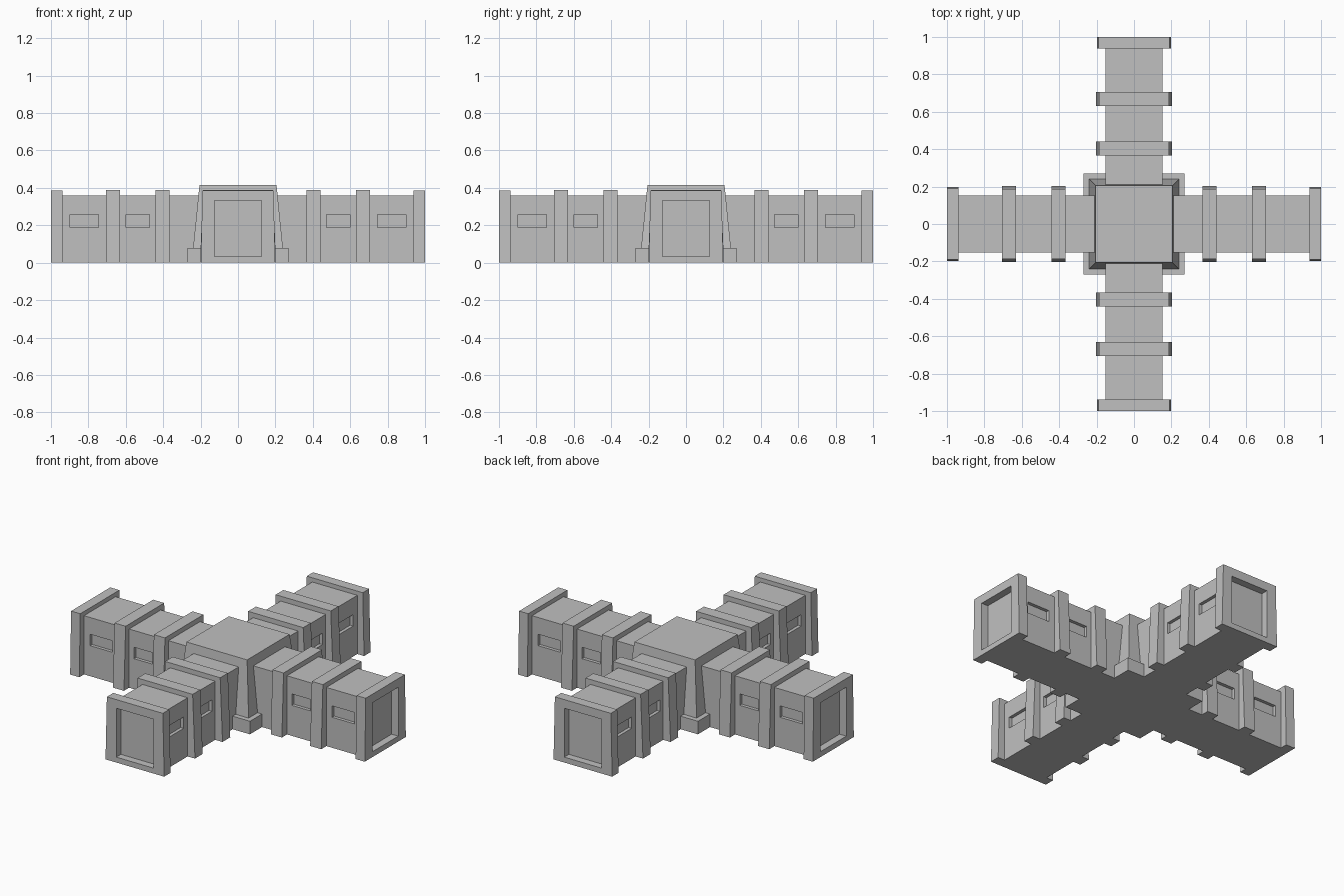
import bpy
import bmesh
from math import pi
from mathutils import Matrix, Vector

if "Cube" in bpy.data.objects:
    bpy.data.objects.remove(bpy.data.objects["Cube"], do_unlink=True)

grey = bpy.data.materials.new("plain grey")
grey.use_nodes = True
grey.diffuse_color = (0.53, 0.53, 0.53, 1)
grey.node_tree.nodes["Principled BSDF"].inputs["Base Color"].default_value = grey.diffuse_color


def block(x0, x1, half_width, height, z0=0.0, top_half=None):
    """Box along x; its sides may lean in to top_half."""
    bm = bmesh.new()
    bmesh.ops.create_cube(bm, size=1)
    for v in bm.verts:
        top = v.co.z > 0
        w = top_half if top and top_half is not None else half_width
        v.co = Vector((x1 if v.co.x > 0 else x0,
                       w if v.co.y > 0 else -w,
                       height if top else z0))
    return bm


def recess(bm, normal, lo, hi, depth):
    """Sink a rectangle (limits lo to hi) into the faces that point along normal."""
    normal = Vector(normal)

    def facing():
        bm.normal_update()
        return [f for f in bm.faces if f.normal.dot(normal) > 0.9]

    for axis in range(3):
        if abs(normal[axis]) > 0.5:
            continue
        for limit in (lo[axis], hi[axis]):
            faces = facing()
            geom = set(faces)
            for f in faces:
                geom.update(f.edges)
                geom.update(f.verts)
            point, cut = Vector(), Vector()
            point[axis], cut[axis] = limit, 1
            bmesh.ops.bisect_plane(bm, geom=list(geom), plane_co=point, plane_no=cut)
    inside = [f for f in facing()
              if all(lo[i] < f.calc_center_median()[i] < hi[i] for i in range(3))]
    made = bmesh.ops.extrude_face_region(bm, geom=inside)["geom"]
    moved = [g for g in made if isinstance(g, bmesh.types.BMVert)]
    bmesh.ops.translate(bm, verts=moved, vec=-normal * depth)
    bmesh.ops.delete(bm, geom=[f for f in inside if f.is_valid], context='FACES_ONLY')


def finish(bm, name, turn=0.0):
    bmesh.ops.rotate(bm, verts=bm.verts, matrix=Matrix.Rotation(turn, 3, 'Z'))
    bmesh.ops.recalc_face_normals(bm, faces=bm.faces)
    mesh = bpy.data.meshes.new(name)
    bm.to_mesh(mesh)
    bm.free()
    mesh.materials.append(grey)
    bpy.context.collection.objects.link(bpy.data.objects.new(name, mesh))


# Central hub: square plinth, leaning walls, slim roof
finish(block(-0.27, 0.27, 0.27, 0.08), "hub_plinth")
hub = block(-0.24, 0.24, 0.24, 0.415, z0=0.08)
for v in hub.verts:
    if v.co.z > 0.2:
        v.co.x *= 0.206 / 0.24
        v.co.y *= 0.206 / 0.24
finish(hub, "hub_walls")

# Four matching corridor arms
for side, turn in (("left", 0), ("back", pi / 2), ("right", pi), ("front", -pi / 2)):
    # Corridor with two sunken windows on each side
    corridor = block(0.1, 0.95, 0.153, 0.36)
    for s in (-1, 1):
        for x0, x1 in ((0.472, 0.6), (0.746, 0.897)):
            recess(corridor, (0, s, 0), (x0, -1, 0.187), (x1, 1, 0.257), 0.02)
    # The end is sunk as well, so it sits behind the door frame
    recess(corridor, (1, 0, 0), (0, -0.126, 0.033), (2, 0.126, 0.333), 0.01)
    finish(corridor, side + "_corridor", turn)

    # Two ribs that lean in towards the top
    for label, x0 in (("inner", 0.365), ("outer", 0.632)):
        finish(block(x0, x0 + 0.075, 0.203, 0.39, top_half=0.187),
               f"{side}_{label}_rib", turn)

    # End frame with a sunken doorway
    frame = block(0.938, 1.0, 0.199, 0.386, top_half=0.19)
    recess(frame, (1, 0, 0), (0, -0.126, 0.033), (2, 0.126, 0.333), 0.045)
    finish(frame, side + "_end_frame", turn)
